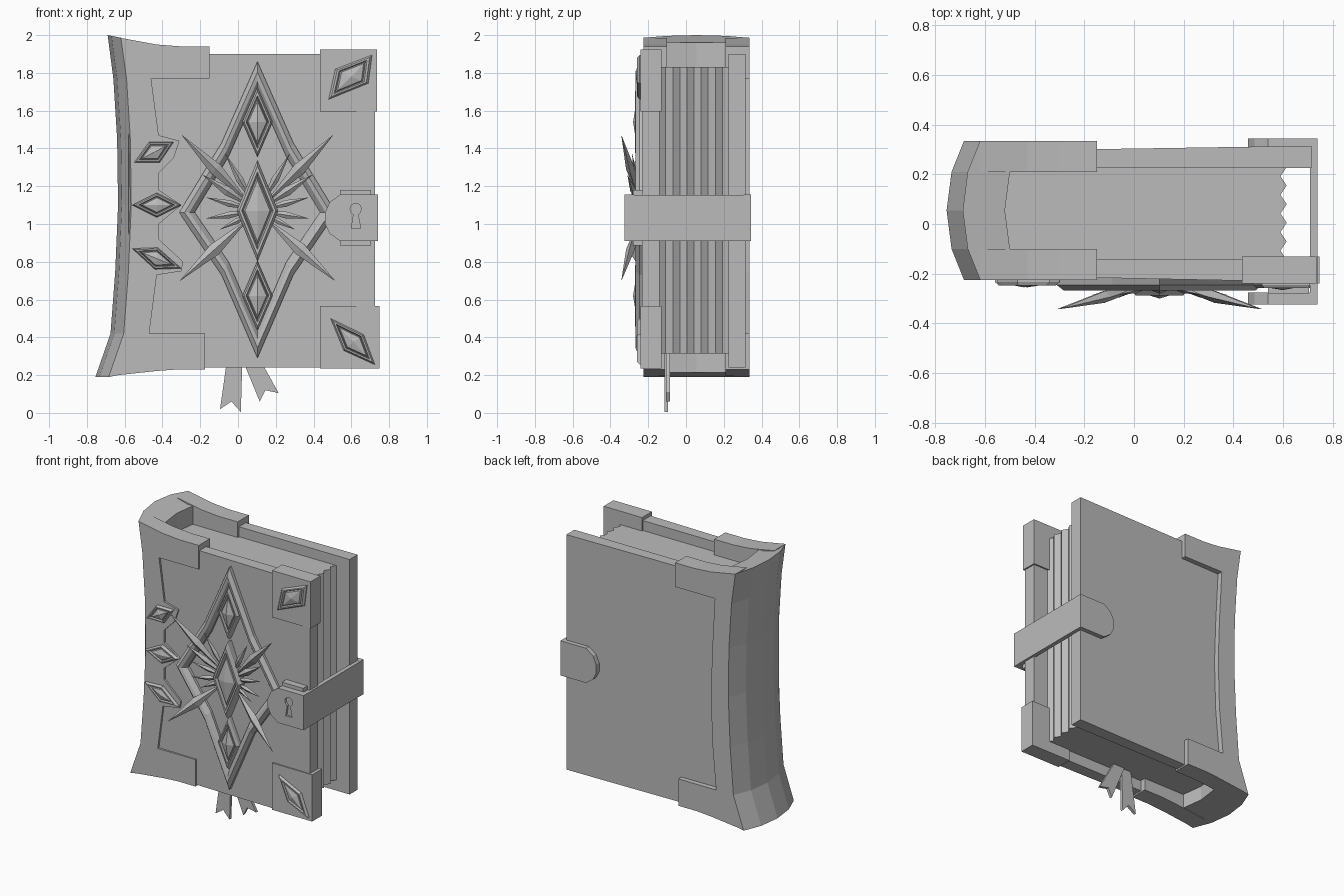
import bpy, bmesh, math
from mathutils import Vector

if "Cube" in bpy.data.objects:
    bpy.data.objects.remove(bpy.data.objects["Cube"])

grey = bpy.data.materials.new("plain_grey")
grey.use_nodes = True
grey.diffuse_color = (0.5, 0.5, 0.5, 1)
grey.node_tree.nodes["Principled BSDF"].inputs["Base Color"].default_value = (0.5, 0.5, 0.5, 1)


def loft(name, rings, closed=False):
    """Skin equal-length rings of points; cap the ends, or join them when closed."""
    bm = bmesh.new()
    loops = [[bm.verts.new(p) for p in ring] for ring in rings]
    pairs = list(zip(loops, loops[1:]))
    if closed:
        pairs.append((loops[-1], loops[0]))
    else:
        bm.faces.new(loops[0])
        bm.faces.new(loops[-1])
    for a, b in pairs:
        for i in range(len(a)):
            j = (i + 1) % len(a)
            bm.faces.new((a[i], a[j], b[j], b[i]))
    bmesh.ops.remove_doubles(bm, verts=bm.verts, dist=0.0002)
    bmesh.ops.recalc_face_normals(bm, faces=bm.faces)
    mesh = bpy.data.meshes.new(name)
    bm.to_mesh(mesh)
    bm.free()
    mesh.materials.append(grey)
    ob = bpy.data.objects.new(name, mesh)
    bpy.context.collection.objects.link(ob)
    return ob


def slab(name, outline, y0, y1):
    """Front outline (x, z) given depth along y."""
    return loft(name, [[(x, y, z) for x, z in outline] for y in (y0, y1)])


def column(name, plan, z0, z1):
    """Plan outline (x, y) given height along z."""
    return loft(name, [[(x, y, z) for x, y in plan] for z in (z0, z1)])


def box(name, x0, x1, y0, y1, z0, z1):
    return column(name, [(x0, y0), (x1, y0), (x1, y1), (x0, y1)], z0, z1)


def scaled_rings(outline, steps):
    cx = sum(p[0] for p in outline) / len(outline)
    cz = sum(p[1] for p in outline) / len(outline)
    return [[(cx + (x - cx) * s, y, cz + (z - cz) * s) for x, z in outline]
            for s, y in steps]


def gem(name, outline, base, height):
    """Bevelled rim around a pointed, faceted stone."""
    top = base - height
    loft(name, scaled_rings(outline, [
        (1, base + 0.03), (1, base - height * 0.3), (0.88, base - height * 0.75),
        (0.76, base - height * 0.75), (0.68, base - height * 0.3),
        (0.6, base - height * 0.6), (0.01, top)]))


def diamond(cx, cz, w, h):
    return [(cx, cz + h), (cx + w, cz), (cx, cz - h), (cx - w, cz)]


# Covers, slightly tapering away from the spine
column("front_cover", [(-0.58, -0.208), (0.725, -0.234), (0.725, -0.14), (-0.58, -0.14)], 0.24, 1.9)
column("back_cover", [(-0.58, 0.295), (0.715, 0.315), (0.715, 0.225), (-0.58, 0.225)], 0.24, 1.9)

# Page block with a rippled fore edge
plan = [(-0.53, -0.145), (-0.53, 0.23)]
for i in range(11):
    plan.append((0.615 if i % 2 == 0 else 0.59, 0.23 - i * 0.0375))
column("pages", plan, 0.315, 1.83)

# Spine, bowed across its width and flared at both ends
arc = [(0.07, -0.225), (0.02, -0.1), (0, 0.055), (0.02, 0.21), (0.07, 0.335)]
levels = [(0.19, -0.755), (0.42, -0.675), (0.75, -0.65), (1.1, -0.635),
          (1.45, -0.64), (1.77, -0.66), (2.0, -0.69)]
rings = []
for z, x in levels:
    tilt = -0.2 if z > 1.9 else 0
    ring = [(x + dx, y, z + tilt * dx) for dx, y in arc]
    rise = 0.96 if z > 1.9 else 1
    lift = 0.025 if z < 0.3 else 0
    inner = [(-0.56, 0.335), (-0.50, 0.21), (-0.52, 0.055), (-0.50, -0.1), (-0.56, -0.225)]
    drop = 0.04 if z > 1.9 else 0
    ring += [(ix, iy, z + lift - drop) for ix, iy in inner]
    rings.append(ring)
loft("spine", rings)

# Spine wraps with arms reaching along the cover edges
outer = [(-0.68, 0.195), (-0.605, 0.42), (-0.58, 0.75), (-0.565, 1.1),
         (-0.57, 1.45), (-0.59, 1.77), (-0.62, 1.985)]
top_arm = [(-0.43, 1.95), (-0.3, 1.94), (-0.15, 1.94), (-0.15, 1.77), (-0.46, 1.77)]
low_arm = [(-0.47, 0.42), (-0.175, 0.42), (-0.175, 0.23), (-0.32, 0.23), (-0.43, 0.222)]
scallop = [(-0.42, 1.47), (-0.31, 1.44), (-0.34, 1.35), (-0.42, 1.27), (-0.42, 1.18),
           (-0.3, 1.1), (-0.42, 1.0), (-0.42, 0.92), (-0.29, 0.8), (-0.3, 0.75), (-0.43, 0.73)]
plain = [(-0.44, 1.4), (-0.43, 1.1), (-0.44, 0.75)]
slab("front_wrap", outer + top_arm + scallop + low_arm, -0.225, -0.145)
slab("back_wrap", outer + top_arm + plain + low_arm, 0.335, 0.23)
for side, y0, y1 in (("front", -0.224, -0.1), ("back", 0.334, 0.21)):
    slab(side + "_top_arm", [(-0.62, 1.985)] + top_arm + [(-0.58, 1.77)], y0, y1)
    slab(side + "_low_arm", [(-0.605, 0.42)] + low_arm + [(-0.68, 0.195)], y0, y1)

# Corner caps of the front cover
box("top_corner", 0.435, 0.735, -0.24, -0.13, 1.595, 1.925)
box("bottom_corner", 0.435, 0.748, -0.24, -0.13, 0.235, 0.565)

# Large ornamental frame
CX, CZ = 0.103, 1.07
half = [(0, 0.79), (0.19, 0.36), (0.415, -0.01), (0.19, -0.34), (0, -0.78)]
shape = half + [(-x, z) for x, z in half[-2:0:-1]]
steps = [(1, -0.2), (1, -0.245), (0.93, -0.268), (0.87, -0.262), (0.8, -0.235), (0.8, -0.2)]
loft("ornament_frame", [[(CX + x * s, y, CZ + z * s) for x, z in shape] for s, y in steps], closed=True)

# Stones
gem("centre_gem", diamond(CX, CZ, 0.11, 0.27), -0.25, 0.05)
gem("upper_gem", diamond(CX, 1.54, 0.08, 0.185), -0.235, 0.045)
gem("lower_gem", diamond(CX, 0.62, 0.08, 0.185), -0.235, 0.045)
small = {
    "spine_gem_top": [(-0.55, 1.325), (-0.47, 1.435), (-0.34, 1.435), (-0.415, 1.325)],
    "spine_gem_middle": diamond(-0.43, 1.1, 0.13, 0.065),
    "spine_gem_bottom": [(-0.56, 0.87), (-0.425, 0.875), (-0.3, 0.765), (-0.44, 0.76)],
    "corner_gem_top": [(0.71, 1.895), (0.69, 1.745), (0.48, 1.66), (0.515, 1.82)],
    "corner_gem_bottom": [(0.49, 0.5), (0.665, 0.415), (0.725, 0.255), (0.56, 0.33)],
}
for name, outline in small.items():
    gem(name, outline, -0.225 if "spine" in name else -0.236, 0.03)

# Spikes bursting from the centre stone
spikes = [(0.4, 0.4, 0.034, -0.342), (0.41, -0.37, 0.034, -0.342), (0.17, 0.3, 0.02, -0.285),
          (0.29, 0.19, 0.025, -0.31), (0.27, 0.07, 0.018, -0.285), (0.27, -0.04, 0.018, -0.285),
          (0.2, -0.1, 0.015, -0.275)]
for k, (dx, dz, w, tip_y) in enumerate(spikes):
    for side in (-1, 1):
        root = Vector((CX + side * dx * 0.1, -0.245, CZ + dz * 0.1))
        tip = Vector((CX + side * dx, tip_y, CZ + dz))
        mid = root.lerp(tip, 0.5)
        across = Vector((-dz, 0, side * dx)).normalized() * w
        deep = Vector((0, w * 0.7, 0))
        ring = [mid + across, mid + deep, mid - across, mid - deep]
        ends = [[p + (q - mid) * 0.02 for q in ring] for p in (root, tip)]
        loft("spike_%d_%s" % (k, "left" if side > 0 else "right"), [ends[0], ring, ends[1]])

# Clasp: strap around the fore edge, lock plate in front, tab behind
tab = [(0.74, 1.155), (0.54, 1.155), (0.485, 1.115), (0.46, 1.06),
       (0.46, 1.0), (0.485, 0.95), (0.54, 0.91), (0.74, 0.91)]
lock = slab("lock_plate", tab, -0.325, -0.275)
slab("clasp_tab", tab, 0.345, 0.305)
box("clasp_strap", 0.71, 0.74, -0.324, 0.344, 0.911, 1.154)
box("lock_base", 0.54, 0.705, -0.28, -0.225, 0.885, 1.18)

# Keyhole cut into the lock plate
keyhole = [(0.6, 0.975), (0.65, 0.975), (0.635, 1.05)]
keyhole += [(0.623 + 0.03 * math.cos(a), 1.08 + 0.03 * math.sin(a))
            for a in (math.radians(-40 + 37 * i) for i in range(8))]
keyhole.append((0.612, 1.05))
cutter = slab("keyhole_cutter", keyhole, -0.35, -0.31)
cutter.hide_render = True
cut = lock.modifiers.new("keyhole", "BOOLEAN")
cut.operation = "DIFFERENCE"
cut.object = cutter
cut.solver = "EXACT"
bpy.context.view_layer.update()
carved = bpy.data.meshes.new_from_object(lock.evaluated_get(bpy.context.evaluated_depsgraph_get()))
lock.modifiers.clear()
lock.data = carved
bpy.data.objects.remove(cutter)

# Forked bookmark ribbons
slab("ribbon_right", [(-0.05, 0.34), (0.025, 0.34), (0.015, 0.005), (-0.035, 0.06), (-0.095, 0.02)], -0.115, -0.095)
slab("ribbon_left", [(0.0, 0.34), (0.085, 0.34), (0.215, 0.105), (0.145, 0.12), (0.115, 0.06)], -0.105, -0.085)
